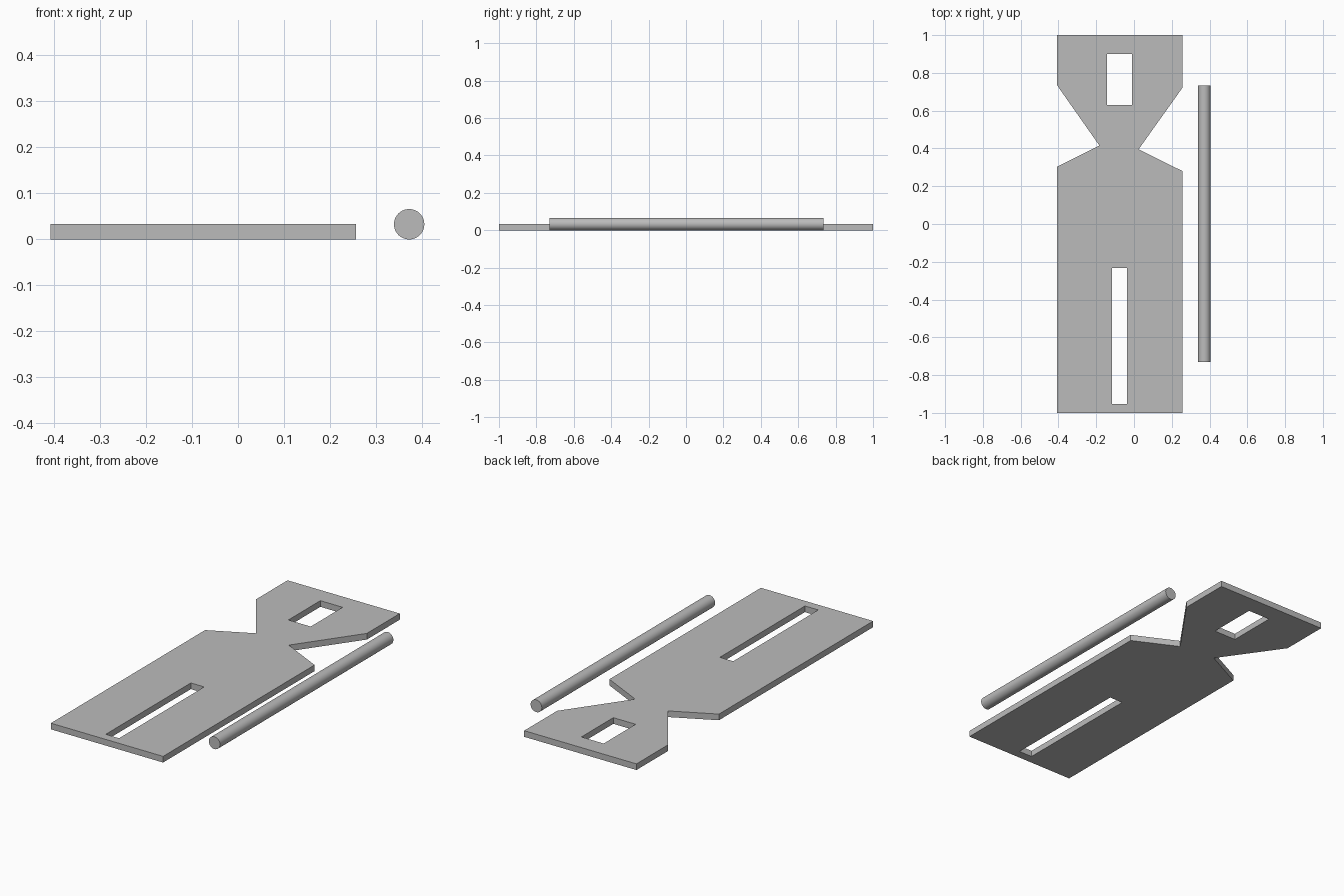
import bpy
import bmesh
import math

cube = bpy.data.objects.get("Cube")
if cube:
    bpy.data.objects.remove(cube, do_unlink=True)

grey = bpy.data.materials.new("plain grey")
colour = (0.5, 0.5, 0.5, 1)
grey.diffuse_color = colour
grey.use_nodes = True
grey.node_tree.nodes["Principled BSDF"].inputs["Base Color"].default_value = colour

THICK = 0.033
ROD_RADIUS = 0.033


def rectangle(x0, x1, y0, y1):
    return [(x0, y0), (x1, y0), (x1, y1), (x0, y1)]


def extruded_plate(name, loops, thickness):
    """Flat plate on the floor; the first loop is the outline, the rest are holes."""
    curve = bpy.data.curves.new(name + "_profile", "CURVE")
    curve.dimensions = "2D"
    curve.fill_mode = "BOTH"
    curve.extrude = thickness / 2
    for loop in loops:
        spline = curve.splines.new("POLY")
        spline.points.add(len(loop) - 1)
        for point, (x, y) in zip(spline.points, loop):
            point.co = (x, y, thickness / 2, 1)
        spline.use_cyclic_u = True
    helper = bpy.data.objects.new(name + "_profile", curve)
    bpy.context.collection.objects.link(helper)
    mesh = bpy.data.meshes.new_from_object(
        helper.evaluated_get(bpy.context.evaluated_depsgraph_get()))
    bpy.data.objects.remove(helper, do_unlink=True)
    # Weld the caps to the walls and rest the plate on the floor
    bm = bmesh.new()
    bm.from_mesh(mesh)
    bmesh.ops.remove_doubles(bm, verts=bm.verts, dist=0.0001)
    low = min(v.co.z for v in bm.verts)
    bmesh.ops.translate(bm, verts=bm.verts, vec=(0, 0, -low))
    bmesh.ops.recalc_face_normals(bm, faces=bm.faces)
    for face in bm.faces:
        face.smooth = False
    bm.to_mesh(mesh)
    bm.free()
    mesh.name = name
    mesh.materials.clear()
    mesh.materials.append(grey)
    plate = bpy.data.objects.new(name, mesh)
    bpy.context.collection.objects.link(plate)
    return plate


# Notched plate with a handle hole and a long slot
left, right = -0.407, 0.257
outline = [(left, -1), (right, -1), (right, 0.28), (0.024, 0.395),
           (right, 0.722), (right, 1), (left, 1), (left, 0.734),
           (-0.183, 0.415), (left, 0.303)]
handle_hole = rectangle(-0.143, -0.011, 0.63, 0.9)
long_slot = rectangle(-0.116, -0.037, -0.952, -0.233)
extruded_plate("notched_plate", [outline, handle_hole, long_slot], THICK)

# Round rod lying beside the plate
bpy.ops.mesh.primitive_cylinder_add(
    vertices=48, radius=ROD_RADIUS, depth=1.465,
    location=(0.372, 0.002, ROD_RADIUS), rotation=(math.pi / 2, 0, 0))
rod = bpy.context.object
rod.name = "round_rod"
rod.data.materials.append(grey)
bpy.ops.object.shade_smooth_by_angle(angle=math.radians(30))
